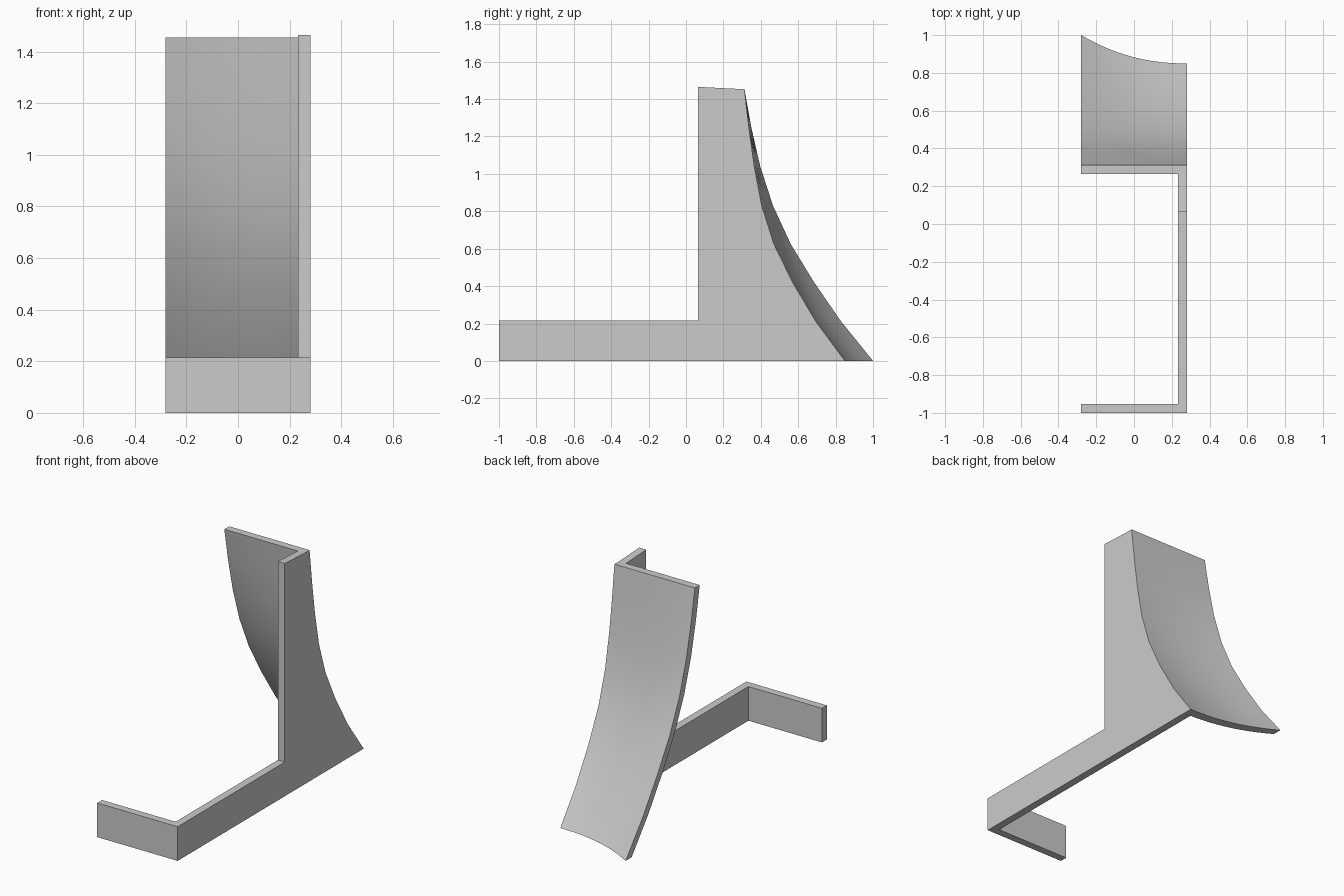
import bpy, bmesh
from math import hypot, radians

cube = bpy.data.objects.get("Cube")
if cube:
    bpy.data.objects.remove(cube, do_unlink=True)

HALF, THICK, TOP, RAIL = 0.28, 0.048, 1.455, 0.215
COLUMNS = 12

grey = bpy.data.materials.new("plain grey")
grey.use_nodes = True
colour = (0.6, 0.6, 0.6, 1)
grey.diffuse_color = colour
grey.node_tree.nodes["Principled BSDF"].inputs["Base Color"].default_value = colour

# Outer curve at the straight edge: y, z, and how far the free edge flares back
CURVE = [(0.85, 0, 0.15), (0.695, 0.21, 0.135), (0.57, 0.42, 0.115),
         (0.47, 0.625, 0.09), (0.405, 0.83, 0.06), (0.365, 1.04, 0.032),
         (0.336, 1.25, 0.013), (0.312, TOP, 0)]


def finish(name, bm):
    bmesh.ops.recalc_face_normals(bm, faces=bm.faces)
    mesh = bpy.data.meshes.new(name)
    bm.to_mesh(mesh)
    bm.free()
    mesh.materials.append(grey)
    obj = bpy.data.objects.new(name, mesh)
    bpy.context.collection.objects.link(obj)
    return obj


def slab(name, outline, x0, x1):
    """Extrude a y-z outline from x0 to x1."""
    bm = bmesh.new()
    face = bm.faces.new([bm.verts.new((x0, y, z)) for y, z in outline])
    out = bmesh.ops.extrude_face_region(bm, geom=[face])
    moved = [g for g in out["geom"] if isinstance(g, bmesh.types.BMVert)]
    bmesh.ops.translate(bm, verts=moved, vec=(x1 - x0, 0, 0))
    return finish(name, bm)


def depth(i):
    """Front-to-back thickness of the curved panel at curve point i."""
    a, b = CURVE[max(i - 1, 0)], CURVE[min(i + 1, len(CURVE) - 1)]
    return THICK * hypot(1, (b[0] - a[0]) / (b[1] - a[1]))


# Curved back panel: closed loop of outer and inner curve, bridged across x
bm = bmesh.new()
rings = []
for c in range(COLUMNS + 1):
    t = c / COLUMNS
    bend = t ** 2.2
    outer = [(y + f * bend, z) for y, z, f in CURVE]
    inner = [(y - depth(i), z) for i, (y, z) in enumerate(outer)]
    loop = outer + inner[::-1]
    rings.append([bm.verts.new((HALF - 2 * HALF * t, y, z)) for y, z in loop])
n = len(rings[0])
for a, b in zip(rings, rings[1:]):
    for i in range(n):
        j = (i + 1) % n
        bm.faces.new((a[i], a[j], b[j], b[i]))
for ring in (rings[0], rings[-1]):
    for i in range(n // 2 - 1):
        bm.faces.new((ring[i], ring[i + 1], ring[n - 2 - i], ring[n - 1 - i]))
panel = finish("curved_back_panel", bm)
bpy.context.view_layer.objects.active = panel
panel.select_set(True)
bpy.ops.object.shade_smooth_by_angle(angle=radians(30))

# Side wall with its low rail, running up to the inside of the curved panel
wall = [(y - depth(i), z) for i, (y, z, f) in enumerate(CURVE)]
wall += [(0.065, TOP + 0.01), (0.065, RAIL), (-1 + THICK, RAIL), (-1 + THICK, 0)]
slab("side_wall", wall, HALF - THICK, HALF)

# Low front plate
slab("front_plate", [(-1, 0), (-1 + THICK, 0), (-1 + THICK, RAIL), (-1, RAIL)],
     -HALF, HALF)
